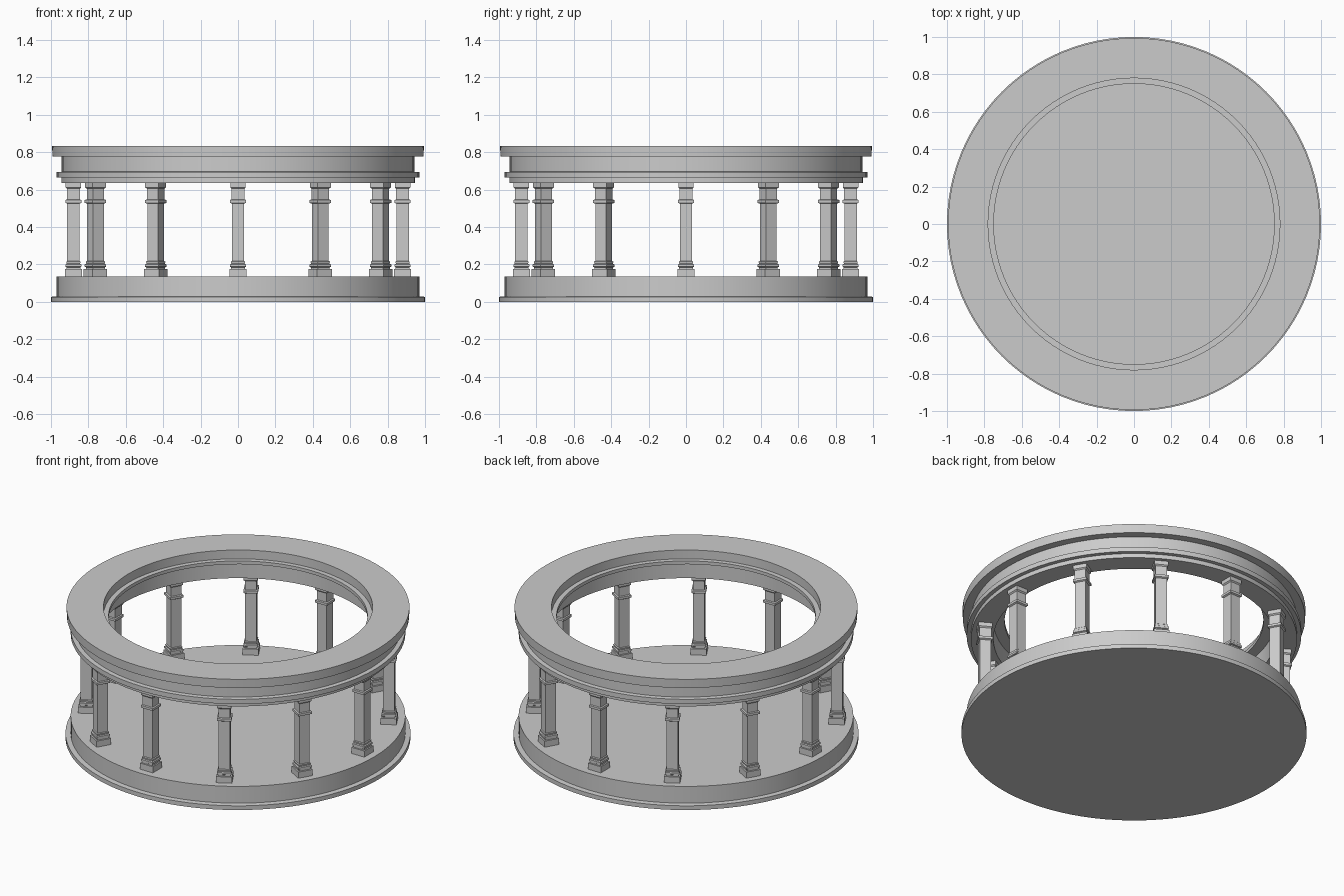
import bpy
import bmesh
from math import cos, sin, pi

if "Cube" in bpy.data.objects:
    bpy.data.objects.remove(bpy.data.objects["Cube"], do_unlink=True)

# One pale grey stone
stone = bpy.data.materials.new("grey stone")
stone.use_nodes = True
colour = (0.6, 0.6, 0.6, 1)
stone.diffuse_color = colour
stone.node_tree.nodes["Principled BSDF"].inputs["Base Color"].default_value = colour


def loft(name, rings, closed=False, caps=True):
    """Join rings of points that have equal counts into a mesh."""
    bm = bmesh.new()
    loops = [[bm.verts.new(p) for p in ring] for ring in rings]
    pairs = list(zip(loops, loops[1:]))
    if closed:
        pairs.append((loops[-1], loops[0]))
    for low, high in pairs:
        for i in range(len(low)):
            j = (i + 1) % len(low)
            bm.faces.new((low[i], low[j], high[j], high[i]))
    if caps and not closed:
        bm.faces.new(loops[0][::-1])
        bm.faces.new(loops[-1])
    bmesh.ops.recalc_face_normals(bm, faces=bm.faces)
    mesh = bpy.data.meshes.new(name)
    bm.to_mesh(mesh)
    bm.free()
    mesh.materials.append(stone)
    return mesh


def add(name, mesh):
    obj = bpy.data.objects.new(name, mesh)
    bpy.context.collection.objects.link(obj)
    return obj


def turned(name, profile, closed=False, sides=96):
    """Turn a profile of (radius, height) around the vertical axis."""
    angles = [2 * pi * i / sides for i in range(sides)]
    rings = [[(r * cos(a), r * sin(a), z) for a in angles] for r, z in profile]
    obj = add(name, loft(name, rings, closed))
    bpy.ops.object.select_all(action="DESELECT")
    obj.select_set(True)
    bpy.context.view_layer.objects.active = obj
    bpy.ops.object.shade_smooth_by_angle(angle=pi / 6)
    return obj


# Round floor with a low step
turned("base", [(1, 0), (1, 0.027), (0.97, 0.03), (0.97, 0.137)])

# Ring beam: outer mouldings going up, then inner mouldings going down
turned("ring_beam", [
    (0.945, 0.637), (0.945, 0.664), (0.97, 0.664), (0.97, 0.694),
    (0.943, 0.696), (0.943, 0.777), (0.992, 0.777), (0.994, 0.833),
    (0.78, 0.833), (0.78, 0.777), (0.75, 0.777), (0.75, 0.756),
    (0.815, 0.756), (0.815, 0.637)], closed=True)

# Square column: half width and height from plinth to capital
outline = [
    (0.046, 0.135), (0.046, 0.176), (0.037, 0.176), (0.037, 0.185),
    (0.042, 0.188), (0.042, 0.2), (0.036, 0.204), (0.038, 0.215),
    (0.033, 0.219), (0.033, 0.525), (0.042, 0.53), (0.042, 0.545),
    (0.034, 0.548), (0.034, 0.605), (0.041, 0.612), (0.041, 0.638)]
square = [(-1, -1), (1, -1), (1, 1), (-1, 1)]
column_mesh = loft("column", [[(h * x, h * y, z) for x, y in square] for h, z in outline])

# Twelve columns facing outward
for i in range(12):
    angle = i * pi / 6
    column = add(f"column_{i + 1}", column_mesh)
    column.location = (0.88 * cos(angle), 0.88 * sin(angle), 0)
    column.rotation_euler.z = angle
